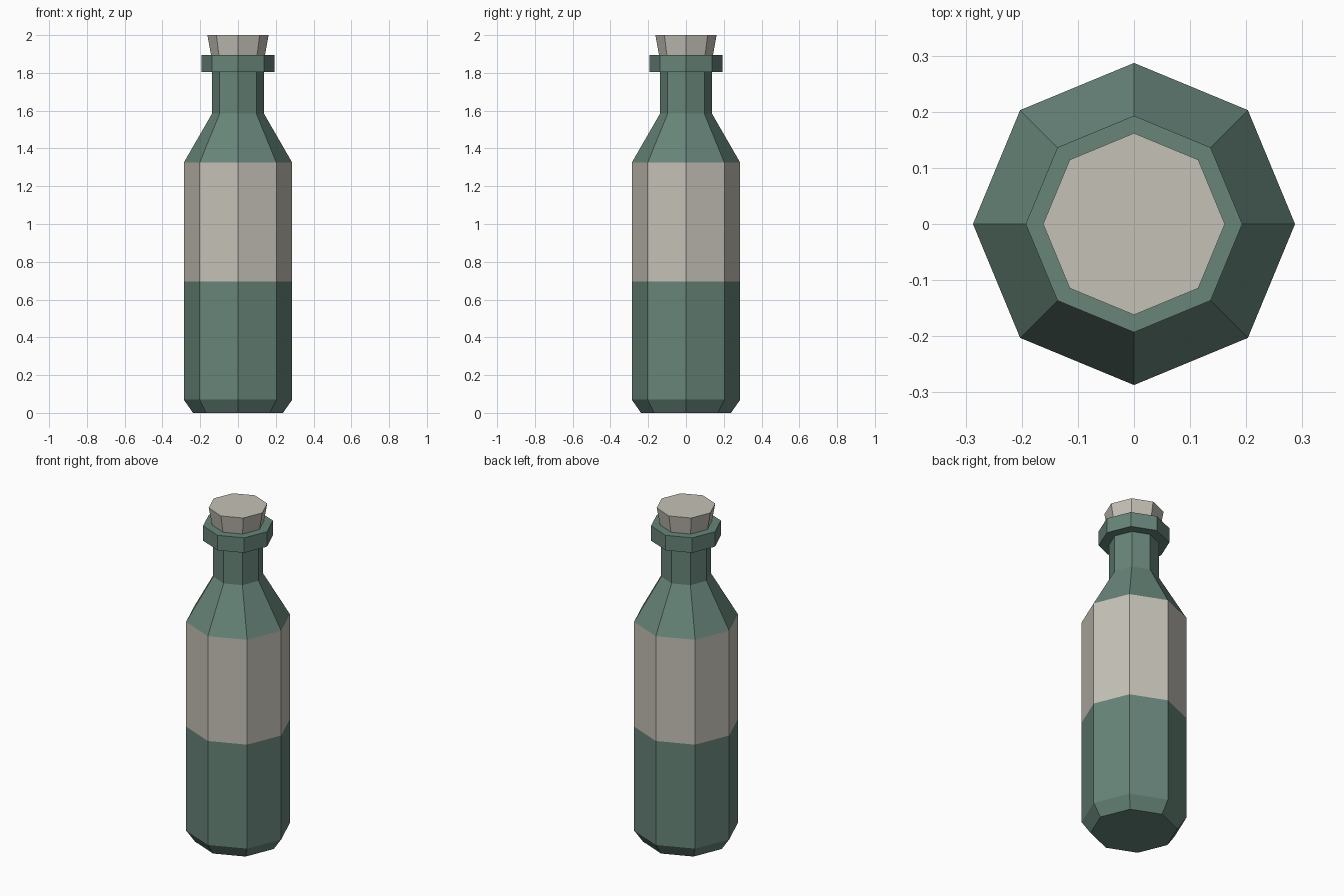
import bpy, bmesh, math

if "Cube" in bpy.data.objects:
    bpy.data.objects.remove(bpy.data.objects["Cube"])

SIDES = 8


def material(name, rgb):
    m = bpy.data.materials.new(name)
    m.diffuse_color = (*rgb, 1)
    m.use_nodes = True
    m.node_tree.nodes["Principled BSDF"].inputs["Base Color"].default_value = m.diffuse_color
    return m


green = material("bottle green", (0.135, 0.232, 0.19))
cream = material("warm cream", (0.56, 0.535, 0.475))


def lathe(name, profile, mats):
    """Eight-sided turned solid from (radius, z) points, capped at both ends."""
    bm = bmesh.new()
    rings = []
    for r, z in profile:
        rings.append([bm.verts.new((r * math.cos(2 * math.pi * i / SIDES),
                                    r * math.sin(2 * math.pi * i / SIDES), z))
                      for i in range(SIDES)])
    for a, b in zip(rings, rings[1:]):
        for i in range(SIDES):
            j = (i + 1) % SIDES
            bm.faces.new((a[i], a[j], b[j], b[i]))
    bm.faces.new(rings[0][::-1])
    bm.faces.new(rings[-1])
    bmesh.ops.recalc_face_normals(bm, faces=bm.faces)
    me = bpy.data.meshes.new(name)
    bm.to_mesh(me)
    bm.free()
    for m in mats:
        me.materials.append(m)
    ob = bpy.data.objects.new(name, me)
    bpy.context.collection.objects.link(ob)
    return ob


# Glass body: chamfered base, straight sides, shoulder, neck and lip
bottle = lathe("bottle", [
    (0.238, 0), (0.287, 0.07), (0.287, 0.695), (0.287, 1.325),
    (0.137, 1.585), (0.137, 1.805), (0.193, 1.805), (0.193, 1.895),
], [green, cream])

# Label band around the middle
for f in bottle.data.polygons:
    f.material_index = int(0.9 < f.center.z < 1.1)

# Tapered stopper
lathe("cork", [(0.142, 1.89), (0.162, 2.0)], [cream])
